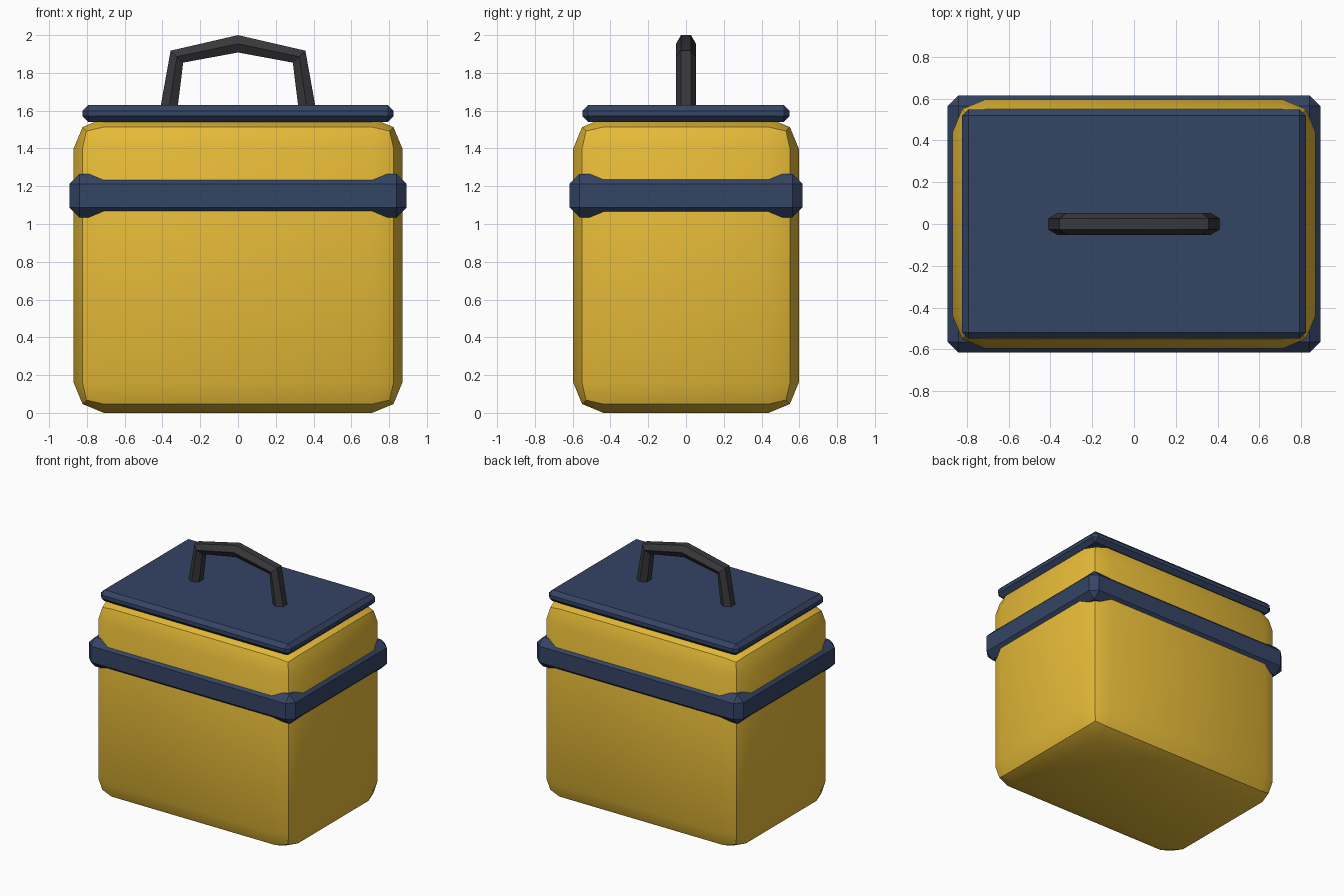
import bpy, bmesh, math
from mathutils import Vector

if "Cube" in bpy.data.objects:
    bpy.data.objects.remove(bpy.data.objects["Cube"])


def material(name, rgb):
    m = bpy.data.materials.new(name)
    m.diffuse_color = (*rgb, 1.0)
    m.use_nodes = True
    m.node_tree.nodes["Principled BSDF"].inputs["Base Color"].default_value = m.diffuse_color
    return m


YELLOW = material("yellow", (0.80, 0.50, 0.04))
NAVY = material("navy", (0.035, 0.058, 0.13))
CHARCOAL = material("charcoal", (0.04, 0.04, 0.045))


def finish(bm, name, mat):
    bmesh.ops.recalc_face_normals(bm, faces=bm.faces)
    me = bpy.data.meshes.new(name)
    bm.to_mesh(me)
    bm.free()
    me.materials.append(mat)
    me.shade_smooth()
    me.set_sharp_from_angle(angle=math.radians(30))
    ob = bpy.data.objects.new(name, me)
    bpy.context.collection.objects.link(ob)
    return ob


def bevelled_box(name, hx, hy, z0, z1, width, segments, mat):
    bm = bmesh.new()
    bmesh.ops.create_cube(bm, size=2)
    for v in bm.verts:
        v.co = (v.co.x * hx, v.co.y * hy, z1 if v.co.z > 0 else z0)
    bmesh.ops.bevel(bm, geom=bm.edges[:], offset=width, offset_type='OFFSET',
                    segments=segments, profile=0.5, affect='EDGES')
    return finish(bm, name, mat)


def pipe(name, path, radius, sides, mat):
    """Sweep a polygon along a path lying in the xz plane."""
    bm = bmesh.new()
    pts = [Vector((x, 0, z)) for x, z in path]
    side = Vector((0, 1, 0))
    rings = []
    for i, p in enumerate(pts):
        t = Vector()
        if i > 0:
            t += (p - pts[i - 1]).normalized()
        if i < len(pts) - 1:
            t += (pts[i + 1] - p).normalized()
        up = t.normalized().cross(side)
        angles = [2 * math.pi * k / sides for k in range(sides)]
        rings.append([bm.verts.new(p + radius * (side * math.cos(a) + up * math.sin(a)))
                      for a in angles])
    for a, b in zip(rings, rings[1:]):
        for k in range(sides):
            n = (k + 1) % sides
            bm.faces.new((a[k], a[n], b[n], b[k]))
    bm.faces.new(rings[0])
    bm.faces.new(rings[-1])
    return finish(bm, name, mat)


# Main box with rounded edges
bevelled_box("body", 0.87, 0.597, 0.0, 1.56, 0.16, 2, YELLOW)

# Chamfered band around the upper body; the body hides its middle
bevelled_box("band", 0.892, 0.616, 1.035, 1.265, 0.052, 1, NAVY)

# Thin chamfered lid
bevelled_box("lid", 0.823, 0.549, 1.541, 1.629, 0.03, 1, NAVY)

# Six-sided carrying handle
half = [(0.369, 1.59), (0.3235, 1.886)]
path = [(-x, z) for x, z in half] + [(0, 1.954)] + half[::-1]
pipe("handle", path, 0.053, 6, CHARCOAL)
